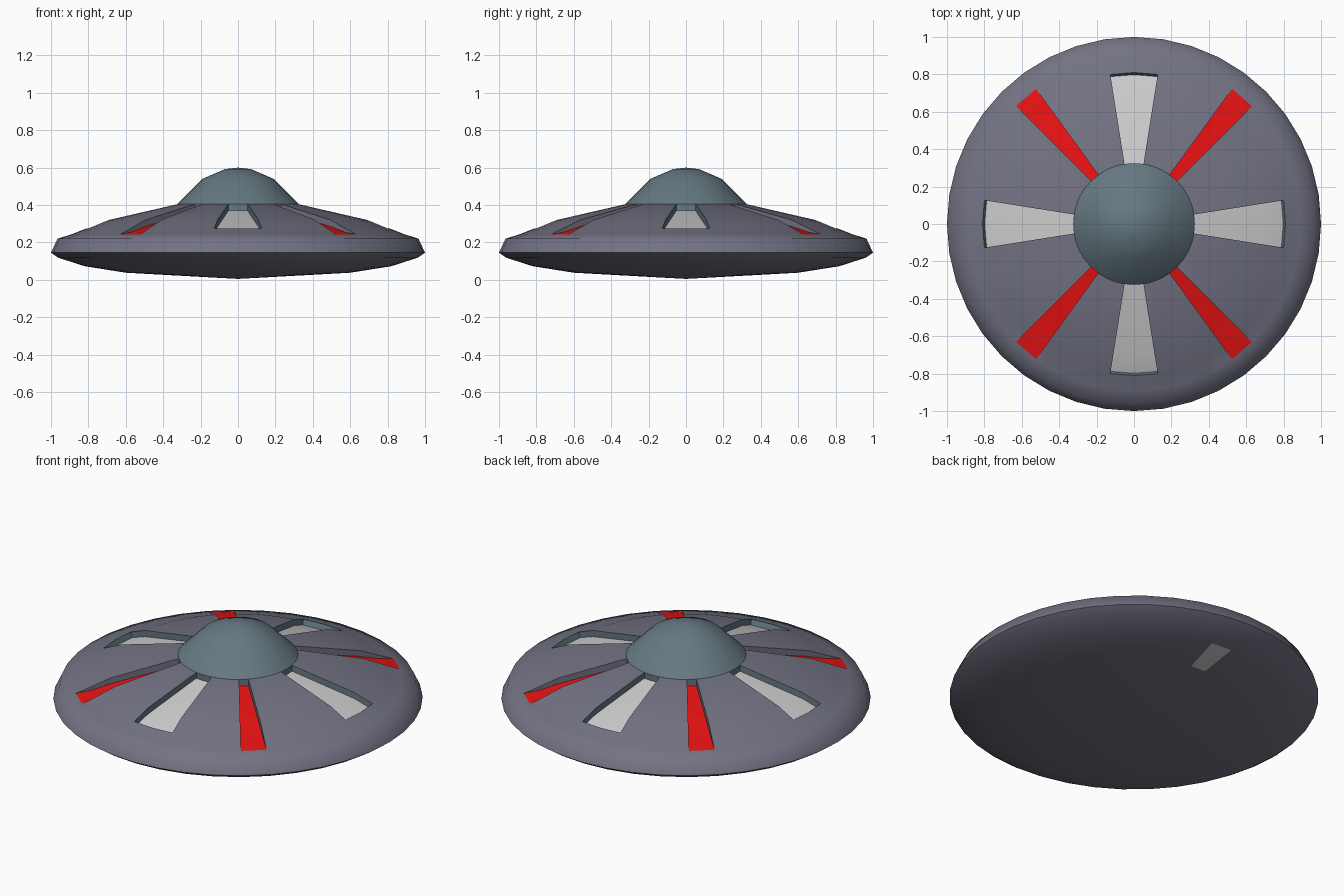
import bpy, bmesh
from math import cos, sin, radians

if "Cube" in bpy.data.objects:
    bpy.data.objects.remove(bpy.data.objects["Cube"])

N = 40  # sides around the craft


def mat(name, rgb):
    m = bpy.data.materials.new(name)
    m.diffuse_color = (*rgb, 1)
    m.use_nodes = True
    m.node_tree.nodes["Principled BSDF"].inputs["Base Color"].default_value = m.diffuse_color
    return m


hull_mat = mat("hull_violet_grey", (0.17, 0.17, 0.23))
dome_mat = mat("dome_blue_grey", (0.13, 0.19, 0.22))
red_mat = mat("red_panel", (0.8, 0.006, 0.006))
light_mat = mat("light_panel", (0.8, 0.8, 0.8))


def polar(r, z, j):
    a = radians(360 / N * j)
    return (r * cos(a), r * sin(a), z)


def ring(bm, r, z):
    return [bm.verts.new(polar(r, z, j)) for j in range(N)]


def finish(name, bm, mats, angle):
    bmesh.ops.recalc_face_normals(bm, faces=bm.faces[:])
    me = bpy.data.meshes.new(name)
    bm.to_mesh(me)
    bm.free()
    for m in mats:
        me.materials.append(m)
    ob = bpy.data.objects.new(name, me)
    bpy.context.collection.objects.link(ob)
    bpy.ops.object.select_all(action='DESELECT')
    ob.select_set(True)
    bpy.context.view_layer.objects.active = ob
    bpy.ops.object.shade_smooth_by_angle(angle=radians(angle))
    return ob


# Hull profile from the dome seam, over the rim, to the underside
profile = [(0.325, 0.405), (0.70, 0.32), (0.81, 0.275), (0.892, 0.243),
           (0.965, 0.22), (1.0, 0.145), (0.96, 0.118), (0.82, 0.073), (0.60, 0.038)]
HATCH = (7, 9)  # ring band and sector of the pale underside patch

# Sunken slots: groups of sectors, floor depth at each ring, floor and wall material
WHITE = dict(drops=[0.035, 0.037, 0.03], floor=3, wall=1)
RED = dict(drops=[0.04, 0.035, 0.0], floor=2, wall=0)
RED["drops"] = [0.04, 0.035, 0.02, 0.0]
slots = [((39, 0), WHITE), ((9, 10), WHITE), ((19, 20), WHITE), ((29, 30), WHITE),
         ((5,), RED), ((14,), RED), ((25,), RED), ((34,), RED)]
cut = {(k, j) for cells, s in slots for j in cells for k in range(len(s["drops"]) - 1)}

bm = bmesh.new()
rings = [ring(bm, r, z) for r, z in profile]


def face(verts, mi):
    verts = list(dict.fromkeys(verts))
    if len(verts) > 2:
        bm.faces.new(verts).material_index = mi


# Hull skin, skipping the slot openings
for k in range(len(rings) - 1):
    for j in range(N):
        if (k, j) not in cut:
            i = (j + 1) % N
            face([rings[k][j], rings[k][i], rings[k + 1][i], rings[k + 1][j]],
                 3 if (k, j) == HATCH else 0)

# Underside tip and hidden cap below the dome
tip = bm.verts.new((0, 0, 0.005))
for j in range(N):
    face([rings[-1][j], rings[-1][(j + 1) % N], tip], 0)
face(rings[0], 0)

# Slot floors and walls
for cells, s in slots:
    cols = [cells[0]] + [(c + 1) % N for c in cells]
    n = len(s["drops"])
    low = {}
    for j in cols:
        for k, d in enumerate(s["drops"]):
            r, z = profile[k]
            if d and k == n - 1:
                r -= 0.012
            low[k, j] = bm.verts.new(polar(r, z - d, j)) if d else rings[k][j]
    for a, b in zip(cols, cols[1:]):
        for k in range(n - 1):
            face([low[k, a], low[k, b], low[k + 1, b], low[k + 1, a]], s["floor"])
        for k in (0, n - 1):
            face([rings[k][a], rings[k][b], low[k, b], low[k, a]], s["wall"])
    for j in (cols[0], cols[-1]):
        for k in range(n - 1):
            face([rings[k][j], rings[k + 1][j], low[k + 1, j], low[k, j]], s["wall"])

finish("saucer_hull", bm, [hull_mat, dome_mat, red_mat, light_mat], 50)

# Cockpit dome
bm = bmesh.new()
dome = [ring(bm, r, z) for r, z in [(0.325, 0.405), (0.19, 0.54), (0.07, 0.592)]]
for lo, hi in zip(dome, dome[1:]):
    for j in range(N):
        i = (j + 1) % N
        face([lo[j], lo[i], hi[i], hi[j]], 0)
top = bm.verts.new((0, 0, 0.60))
for j in range(N):
    face([dome[-1][j], dome[-1][(j + 1) % N], top], 0)
finish("cockpit_dome", bm, [dome_mat], 50)
